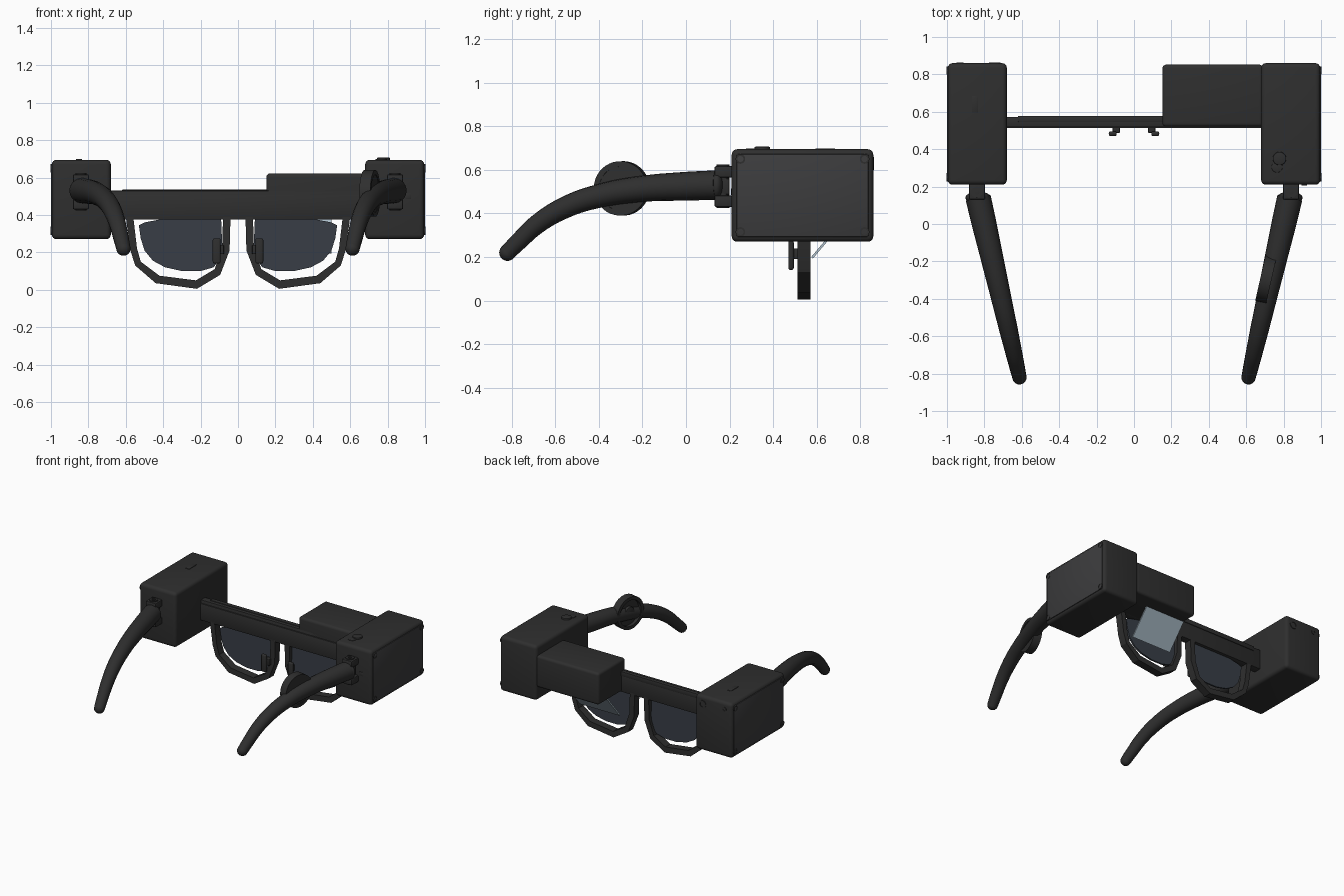
import bpy, bmesh, math
from mathutils import Vector, Matrix

if "Cube" in bpy.data.objects:
    bpy.data.objects.remove(bpy.data.objects["Cube"])


def material(name, rgb):
    m = bpy.data.materials.new(name)
    m.diffuse_color = (*rgb, 1)
    m.use_nodes = True
    m.node_tree.nodes["Principled BSDF"].inputs["Base Color"].default_value = m.diffuse_color
    return m


BLACK = material("black_plastic", (0.028, 0.028, 0.028))
LID = material("lid_plastic", (0.045, 0.045, 0.047))
LENS = material("dark_lens", (0.04, 0.048, 0.062))
GLASS = material("pale_glass", (0.42, 0.52, 0.6))


def finish(name, bm, mat, bevel=0.0, seg=3):
    if bevel:
        bmesh.ops.bevel(bm, geom=[e for e in bm.edges if e.calc_face_angle(0) > 0.5],
                        offset=bevel, segments=seg, affect='EDGES', profile=0.5)
    bmesh.ops.recalc_face_normals(bm, faces=bm.faces)
    me = bpy.data.meshes.new(name)
    bm.to_mesh(me)
    bm.free()
    for p in me.polygons:
        p.use_smooth = True
    me.set_sharp_from_angle(angle=math.radians(30))
    me.materials.append(mat)
    ob = bpy.data.objects.new(name, me)
    bpy.context.collection.objects.link(ob)
    return ob


def box(name, x, y, z, mat=BLACK, bevel=0.0, seg=3):
    bm = bmesh.new()
    bmesh.ops.create_cube(bm, size=1)
    for v in bm.verts:
        v.co = [(a + b) / 2 + c * abs(b - a) for (a, b), c in zip((x, y, z), v.co)]
    return finish(name, bm, mat, bevel, seg)


def disc(name, centre, axis, r, depth, mat=BLACK, bevel=0.0, sides=32):
    bm = bmesh.new()
    rot = Vector((0, 0, 1)).rotation_difference(Vector(axis)).to_matrix().to_4x4()
    bmesh.ops.create_cone(bm, cap_ends=True, segments=sides, radius1=r, radius2=r,
                          depth=depth, matrix=Matrix.Translation(centre) @ rot)
    return finish(name, bm, mat, bevel, 2)


def ring(name, centre, axis, r, r_in, depth):
    # lathe a rectangular section around the given axis
    bm = bmesh.new()
    rot = Vector((0, 0, 1)).rotation_difference(Vector(axis)).to_matrix().to_4x4()
    sec = [(r_in, -depth / 2), (r, -depth / 2), (r, depth / 2), (r_in, depth / 2)]
    vs = [bm.verts.new((a, 0, h)) for a, h in sec]
    es = [bm.edges.new((vs[i], vs[(i + 1) % 4])) for i in range(4)]
    bmesh.ops.spin(bm, geom=vs + es, cent=(0, 0, 0), axis=(0, 0, 1),
                   angle=2 * math.pi, steps=40, use_duplicate=False)
    bmesh.ops.remove_doubles(bm, verts=bm.verts, dist=1e-5)
    bm.transform(Matrix.Translation(centre) @ rot)
    return finish(name, bm, BLACK)


def plate(name, pts, y0, y1, mat):
    # extrude an x-z outline along y
    bm = bmesh.new()
    f = bm.faces.new([bm.verts.new((x, y0, z)) for x, z in pts])
    g = bmesh.ops.extrude_face_region(bm, geom=[f])
    bmesh.ops.translate(bm, vec=(0, y1 - y0, 0),
                        verts=[v for v in g["geom"] if isinstance(v, bmesh.types.BMVert)])
    return finish(name, bm, mat)


# x position of the inward-leaning temple at depth y
def temple_x(y):
    return 0.84 + (y - 0.17) * 0.23


RIM_OUT = [(.04, .39), (.045, .21), (.095, .08), (.22, .005), (.44, .035), (.55, .13), (.575, .21), (.6, .39)]
RIM_IN = [(.08, .39), (.085, .225), (.125, .11), (.225, .05), (.42, .075), (.52, .15), (.54, .22), (.56, .39)]
LENS_PTS = [(.09, .375), (.085, .25), (.095, .17), (.13, .12), (.2, .1), (.3, .1), (.39, .12),
            (.455, .155), (.5, .21), (.52, .275), (.53, .345), (.5, .36), (.42, .375)]
TEMPLE = [(.14, .53, .068), (0, .525, .066), (-.2, .513, .06), (-.4, .48, .054), (-.55, .43, .05),
          (-.68, .353, .045), (-.77, .27, .041), (-.82, .22, .038)]

for s, side in ((-1, "left"), (1, "right")):
    # electronics box with lid and screws
    box(side + "_case", (s * .68, s * .995), (.21, .86), (.27, .695), BLACK, .025, 4)
    box(side + "_case_lid", (s * .98, s), (.232, .838), (.292, .673), LID, .006, 2)
    for y in (.25, .82):
        for z in (.315, .65):
            ring(side + "_lid_screw_rim", (s * .998, y, z), (1, 0, 0), .022, .014, .008)
            disc(side + "_lid_screw", (s * .996, y, z), (1, 0, 0), .012, .008, BLACK, 0, 6)

    # lens rim and lens
    plate(side + "_rim", [(s * x, z) for x, z in RIM_OUT + RIM_IN[::-1]], .512, .572, BLACK)
    plate(side + "_lens", [(s * x, z) for x, z in LENS_PTS], .535, .548, LENS)
    # nose pad and its arm
    box(side + "_nose_pad", (s * .093, s * .135), (.47, .495), (.14, .275), BLACK, .01)
    box(side + "_nose_arm", (s * .075, s * .115), (.487, .53), (.19, .24), BLACK, .005, 2)

    # hinge clevis, tongue and pin
    for z0 in (.43, .565):
        box(side + "_hinge_leaf", (s * .797, s * .883), (.13, .225), (z0, z0 + .052), BLACK, .008, 2)
    box(side + "_hinge_tongue", (s * .81, s * .87), (.1, .2), (.487, .56), BLACK, .006, 2)
    ring(side + "_hinge_eye", (s * .84, .17, .525), (0, 0, 1), .03, .014, .2)

    # temple arm as a tapered tube
    cu = bpy.data.curves.new(side + "_temple", 'CURVE')
    cu.dimensions = '3D'
    cu.bevel_depth = 1
    cu.bevel_resolution = 6
    cu.resolution_u = 8
    cu.use_fill_caps = True
    sp = cu.splines.new('BEZIER')
    sp.bezier_points.add(len(TEMPLE) - 1)
    for p, (y, z, r) in zip(sp.bezier_points, TEMPLE):
        p.co = (s * temple_x(y), y, z)
        p.radius = r
        p.handle_left_type = p.handle_right_type = 'AUTO'
    cu.materials.append(BLACK)
    bpy.context.collection.objects.link(bpy.data.objects.new(side + "_temple", cu))
    # rounded ends
    for part, (y, z, r) in (("_temple_tip", TEMPLE[-1]), ("_temple_root", TEMPLE[0])):
        bm = bmesh.new()
        bmesh.ops.create_uvsphere(bm, u_segments=24, v_segments=14, radius=r,
                                  matrix=Matrix.Translation((s * temple_x(y), y, z)))
        if part == "_temple_root":
            for v in bm.verts:
                v.co.y = y + (v.co.y - y) * .5
        finish(side + part, bm, BLACK)

# brow bar with a raised back strip
box("brow_bar", (-.69, .69), (.52, .572), (.375, .53), BLACK, .004, 2)
box("brow_bar_front_lip", (-.69, .69), (.512, .53), (.375, .505), BLACK, .004, 2)
box("brow_bar_top_strip", (-.62, .2), (.545, .577), (.5, .535), BLACK, .003, 2)

# display housing and tilted combiner glass
box("display_housing", (.152, .69), (.52, .852), (.375, .622), BLACK, .02, 4)
bm = bmesh.new()
low, high, n = (.575, .2), (.735, .39), (.008, -.007)
sec = [low, high, (high[0] + n[0], high[1] + n[1]), (low[0] + n[0], low[1] + n[1])]
f = bm.faces.new([bm.verts.new((.16, y, z)) for y, z in sec])
g = bmesh.ops.extrude_face_region(bm, geom=[f])
bmesh.ops.translate(bm, vec=(.34, 0, 0), verts=[v for v in g["geom"] if isinstance(v, bmesh.types.BMVert)])
finish("combiner_glass", bm, GLASS)

# adjustment disc on the inside of the right temple
axis = Vector((-.975, .22, 0))
c = Vector((.705, -.295, .515))
ring("dial_rim", c, axis, .125, .1, .06)
disc("dial_base", c - axis * .012, axis, .11, .03)
disc("dial_hub", c + axis * .01, axis, .045, .03, BLACK, .006)

# small controls: top button, slot, front port, sensor and screw on the back
disc("top_button", (.778, .35, .697), (0, 0, 1), .036, .02, BLACK, .006)
disc("top_button_small", (.765, .305, .694), (0, 0, 1), .03, .01, BLACK, .003)
box("top_slot", (-.866, -.834), (.595, .685), (.69, .699), BLACK, .003, 2)
box("front_port", (.895, .925), (.206, .22), (.485, .515), BLACK, .003, 2)
ring("rear_sensor_rim", (-.745, .86, .63), (0, 1, 0), .03, .02, .008)
ring("rear_screw_rim", (-.93, .86, .64), (0, 1, 0), .018, .01, .006)
